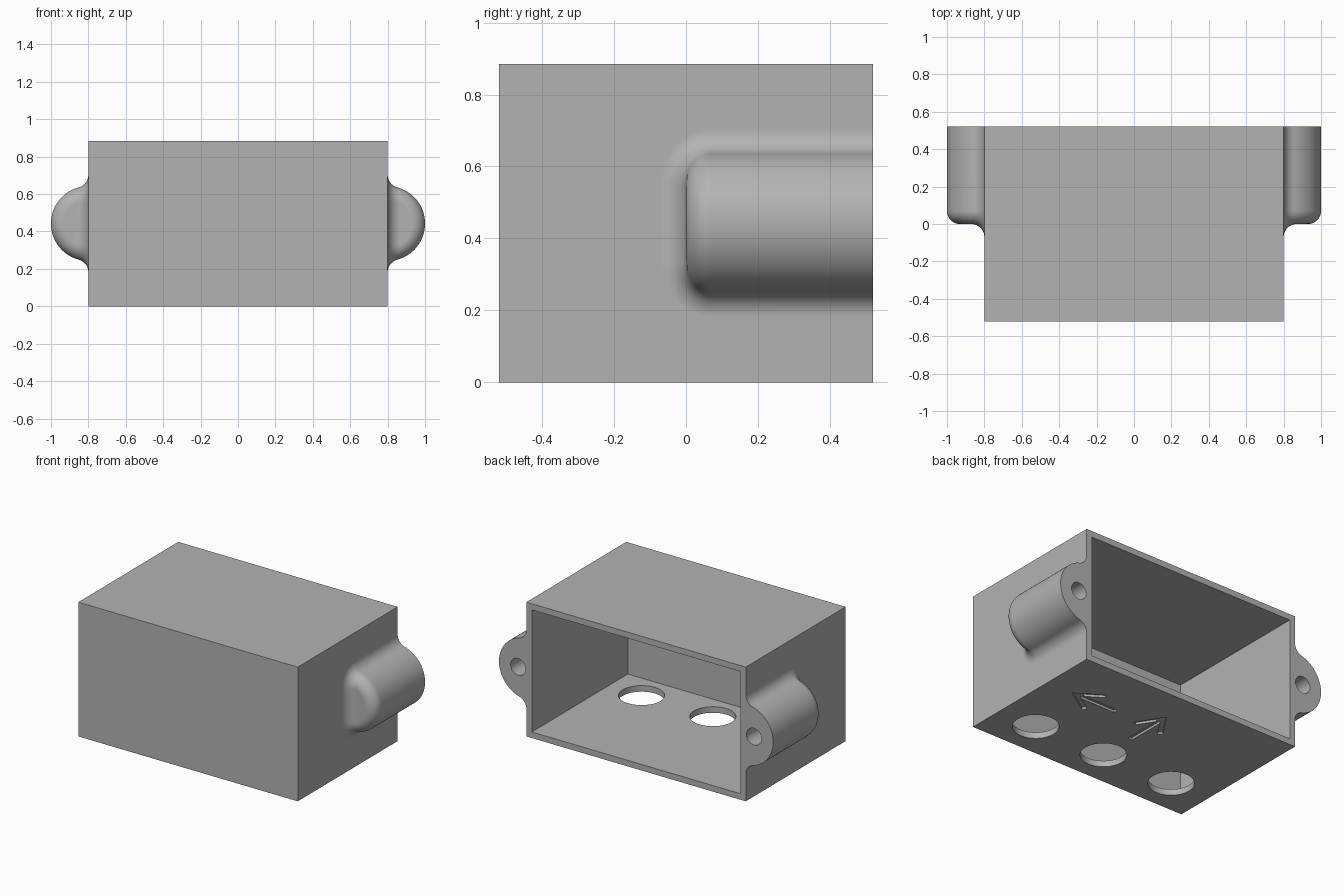
import bpy, bmesh
from math import sin, cos, pi, sqrt, asin, radians
from mathutils import Vector, Matrix

if "Cube" in bpy.data.objects:
    bpy.data.objects.remove(bpy.data.objects["Cube"])

W, D, H, WALL = 0.8, 0.52, 0.885, 0.04     # half width, half depth, height, wall
MID = H / 2                                # height of the ear axis
R, F = 0.2, 0.07                           # ear radius, fillet radius

grey = bpy.data.materials.new("plain grey")
grey.use_nodes = True
grey.diffuse_color = (0.45, 0.45, 0.45, 1)
grey.node_tree.nodes["Principled BSDF"].inputs["Base Color"].default_value = (0.45, 0.45, 0.45, 1)


def make(name, bm):
    bmesh.ops.recalc_face_normals(bm, faces=bm.faces)
    mesh = bpy.data.meshes.new(name)
    bm.to_mesh(mesh)
    bm.free()
    mesh.materials.append(grey)
    obj = bpy.data.objects.new(name, mesh)
    bpy.context.collection.objects.link(obj)
    return obj


def block(name, lo, hi):
    bm = bmesh.new()
    lo, hi = Vector(lo), Vector(hi)
    size = Matrix.Diagonal((*(hi - lo), 1))
    bmesh.ops.create_cube(bm, size=1, matrix=Matrix.Translation((lo + hi) / 2) @ size)
    return make(name, bm)


def rod(name, centre, radius, length, axis="Z"):
    bm = bmesh.new()
    turn = Matrix.Rotation(pi / 2, 4, "X") if axis == "Y" else Matrix()
    bmesh.ops.create_cone(bm, cap_ends=True, segments=48, radius1=radius, radius2=radius,
                          depth=length, matrix=Matrix.Translation(centre) @ turn)
    return make(name, bm)


def arrow(name, tip, angle):
    half = [(-0.17, 0.11), (-0.186, 0.085), (-0.078, 0.015), (-0.335, 0.015)]
    outline = [(0, 0)] + half + [(x, -y) for x, y in reversed(half)]
    bm = bmesh.new()
    face = bm.faces.new([bm.verts.new((x, y, -0.05)) for x, y in outline])
    top = bmesh.ops.extrude_face_region(bm, geom=[face])["geom"]
    bmesh.ops.translate(bm, vec=(0, 0, 0.065), verts=[v for v in top if isinstance(v, bmesh.types.BMVert)])
    bm.transform(Matrix.Translation((*tip, 0)) @ Matrix.Rotation(angle, 4, "Z"))
    return make(name, bm)


def fillet(ball, contact, steps=10):
    """Arc of a rolling ball from the wall to the ear surface."""
    a, b = Vector((-F, 0, 0)), contact - ball
    return [ball + a.slerp(b, i / steps) * F if 0 < i < steps else ball + (a if i == 0 else b)
            for i in range(steps + 1)]


def ear_section(phi, y_back=None):
    """One open cross-section; phi runs round the front rim of the ear."""
    s, c = sin(phi), cos(phi)
    rho, core, skin = R - F + 2 * F * s, R - F, R - F + F * s
    y_ball = F - 2 * F * c if y_back is None else y_back
    y_skin = F - F * c if y_back is None else y_back
    start = asin(F / rho)
    ball = Vector((F, y_ball, sqrt(rho * rho - F * F)))
    contact = Vector((skin * sin(start), y_skin, skin * cos(start)))
    side = fillet(ball, contact)
    arc = [Vector((skin * sin(t), y_skin, skin * cos(t)))
           for t in (start + (pi - 2 * start) * i / 40 for i in range(1, 40))]
    root = Vector((-WALL / 2, y_ball, ball.z))
    half = [root] + side
    return half + arc + [Vector((p.x, p.y, -p.z)) for p in reversed(half)], len(half)


def ear(name, sign):
    bm = bmesh.new()
    sections = [ear_section(pi / 2 * i / 10) for i in range(11)] + [ear_section(pi / 2, D)]
    n = sections[0][1]
    rings = [[bm.verts.new(p) for p in pts] for pts, _ in sections]
    for a, b in zip(rings, rings[1:]):
        for i in range(len(a) - 1):
            bm.faces.new((a[i], a[i + 1], b[i + 1], b[i]))
    first, last = rings[0], rings[-1]
    for i in range(n - 1):                       # straight fillet across the front
        bm.faces.new((first[i], first[i + 1], first[-2 - i], first[-1 - i]))
    bm.faces.new(first[n - 1:len(first) - n + 1])   # flat front
    bm.faces.new(last)                              # flat back
    bm.faces.new([r[0] for r in rings] + [r[-1] for r in reversed(rings)])
    bm.transform(Matrix.Translation((sign * W, 0, MID)) @ Matrix.Diagonal((sign, 1, 1, 1)))
    return make(name, bm)


housing = block("housing", (-W, -D, 0), (W, D, H))


def combine(other, operation):
    mod = housing.modifiers.new(operation, "BOOLEAN")
    mod.operation, mod.solver, mod.object = operation, "EXACT", other
    bpy.context.view_layer.objects.active = housing
    bpy.ops.object.modifier_apply(modifier=mod.name)
    bpy.data.objects.remove(other)


# mounting ears with blind screw holes
for side, sign in (("left", 1), ("right", -1)):
    combine(ear(side + "_ear", sign), "UNION")
    combine(rod(side + "_screw_hole", (sign * 0.86, D, MID), 0.055, 0.8, "Y"), "DIFFERENCE")

# hollow interior, open at the back
combine(block("interior", (WALL - W, WALL - D, WALL), (W - WALL, D + 0.1, H - WALL)), "DIFFERENCE")

# round openings and engraved arrows in the floor
for x, tip, angle in ((0.52, (0.61, 0.16), 0), (0, (0, 0.3), pi / 2), (-0.52, (-0.61, 0.16), pi)):
    combine(rod("floor_hole", (x, -0.28, 0), 0.138, 0.2), "DIFFERENCE")
    combine(arrow("floor_arrow", tip, angle), "DIFFERENCE")

bpy.ops.object.select_all(action="DESELECT")
housing.select_set(True)
bpy.context.view_layer.objects.active = housing
bpy.ops.object.shade_smooth_by_angle(angle=radians(30))
weighted = housing.modifiers.new("clean_shading", "WEIGHTED_NORMAL")
weighted.keep_sharp = True
